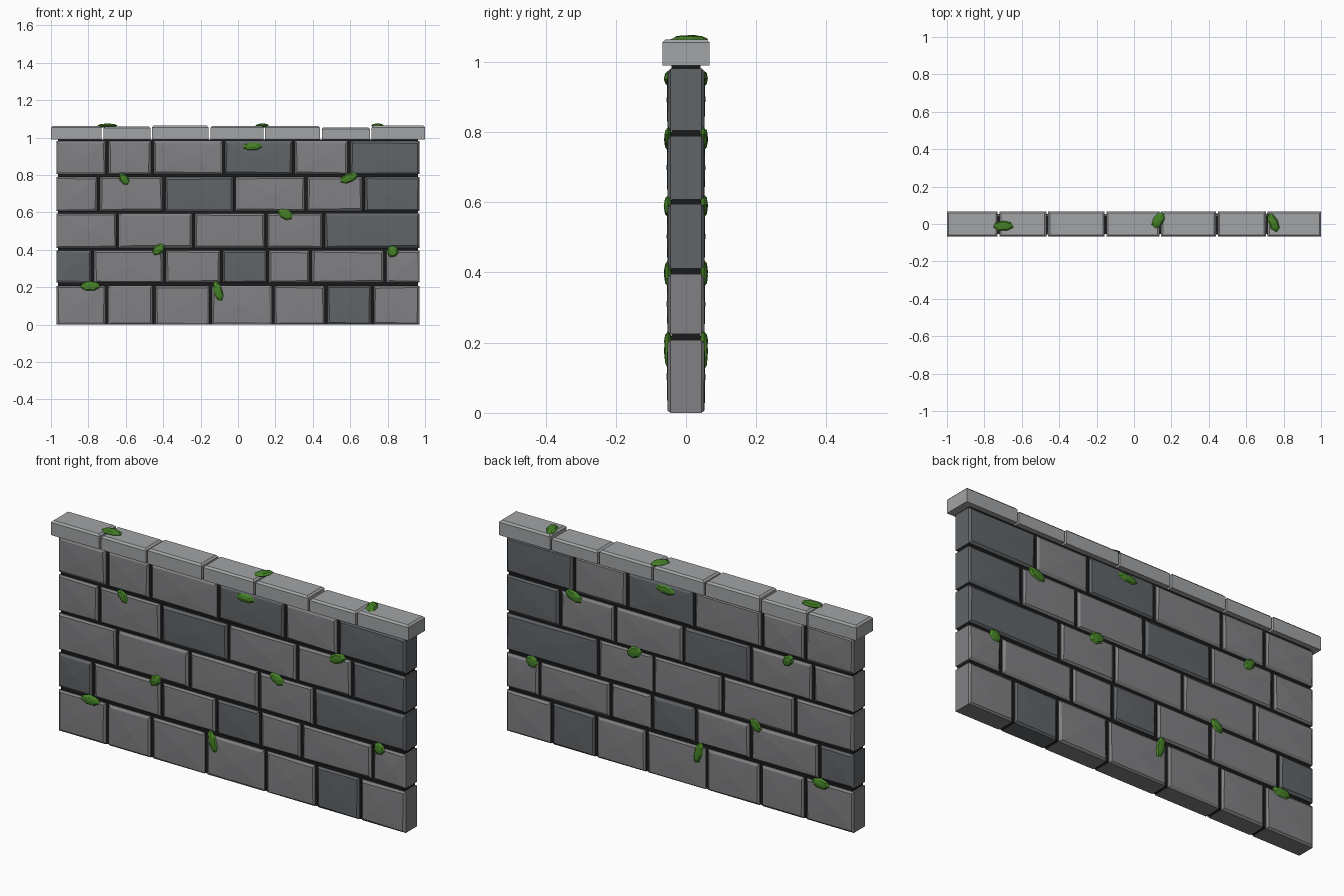
import bpy, bmesh, math, random
from mathutils import Matrix, Vector

if "Cube" in bpy.data.objects:
    bpy.data.objects.remove(bpy.data.objects["Cube"])

random.seed(4)


def material(name, rgb):
    m = bpy.data.materials.new(name)
    m.diffuse_color = (*rgb, 1)
    m.use_nodes = True
    m.node_tree.nodes["Principled BSDF"].inputs["Base Color"].default_value = m.diffuse_color
    return m


LIGHT = material("light_stone", (0.22, 0.22, 0.23))
DARK = material("dark_stone", (0.12, 0.13, 0.14))
CAP = material("cap_stone", (0.36, 0.37, 0.38))
MORTAR = material("mortar", (0.01, 0.01, 0.01))
MOSS = material("moss", (0.06, 0.22, 0.02))


def finish(bm, name, mat):
    bmesh.ops.recalc_face_normals(bm, faces=bm.faces)
    me = bpy.data.meshes.new(name)
    bm.to_mesh(me)
    bm.free()
    me.materials.append(mat)
    ob = bpy.data.objects.new(name, me)
    bpy.context.collection.objects.link(ob)
    return ob


def box(x0, x1, y0, y1, z0, z1):
    bm = bmesh.new()
    bmesh.ops.create_cube(bm, size=1)
    for v in bm.verts:
        v.co = Vector((x1 if v.co.x > 0 else x0,
                       y1 if v.co.y > 0 else y0,
                       z1 if v.co.z > 0 else z0))
    return bm


# Stone with chamfered, slightly domed front and back faces
def brick(name, x0, x1, z0, z1, mat):
    bm = box(x0, x1, -0.044, 0.044, z0, z1)
    bm.normal_update()
    sides = [f for f in bm.faces if abs(f.normal.y) > 0.9]
    for f in sides:
        s = 1 if f.normal.y > 0 else -1
        bmesh.ops.inset_individual(bm, faces=[f], thickness=0.014)
        for v in f.verts:
            v.co.y = s * (0.052 + random.uniform(-0.001, 0.001))
            v.co.x += random.uniform(-0.003, 0.003)
            v.co.z += random.uniform(-0.003, 0.003)
        peak = bmesh.ops.poke(bm, faces=[f])["verts"][0]
        peak.co.y = s * 0.055
        peak.co.x += random.uniform(-0.02, 0.02)
    finish(bm, name, mat)


# Dark mortar core
finish(box(-0.962, 0.962, -0.041, 0.041, 0.002, 0.99), "mortar_core", MORTAR)

# Brick courses: bottom, top, joints, indices of dark stones
ROWS = [
    (0.000, 0.207, [-0.70, -0.45, -0.147, 0.187, 0.47, 0.718], [5]),
    (0.224, 0.395, [-0.777, -0.394, -0.088, 0.158, 0.388, 0.787], [0, 3]),
    (0.411, 0.595, [-0.643, -0.238, 0.15, 0.458], [4]),
    (0.608, 0.789, [-0.745, -0.396, -0.019, 0.364, 0.672], [2, 5]),
    (0.804, 0.981, [-0.70, -0.458, -0.078, 0.297, 0.594], [3, 5]),
]
GAP = 0.008
for r, (z0, z1, joints, dark) in enumerate(ROWS):
    xs = [-0.97 - GAP] + joints + [0.97 + GAP]
    for i in range(len(xs) - 1):
        brick(f"brick_{r + 1}_{i + 1}", xs[i] + GAP, xs[i + 1] - GAP,
              z0, z1, DARK if i in dark else LIGHT)

# Capping stones
xs = [-1.005, -0.725, -0.464, -0.152, 0.14, 0.443, 0.71, 1.005]
tops = [1.062, 1.059, 1.064, 1.062, 1.062, 1.054, 1.064]
for i, top in enumerate(tops):
    bm = box(xs[i] + 0.005, xs[i + 1] - 0.005, -0.067, 0.067, 0.989, top)
    edges = [e for e in bm.edges if all(v.co.z > 1.02 for v in e.verts)]
    bmesh.ops.bevel(bm, geom=edges, offset=0.009, segments=1, affect='EDGES')
    finish(bm, f"cap_stone_{i + 1}", CAP)


# Low-poly moss pads
def moss(name, loc, w, h, angle, upright, thick=0.012):
    bm = bmesh.new()
    bmesh.ops.create_uvsphere(bm, u_segments=7, v_segments=4, radius=1)
    for v in bm.verts:
        v.co *= random.uniform(0.92, 1.05)
    m = Matrix.Translation(loc)
    if upright:
        m = m @ Matrix.Rotation(math.pi / 2, 4, 'X')
    m = m @ Matrix.Rotation(math.radians(angle), 4, 'Z')
    m = m @ Matrix.Diagonal((w / 2, h / 2, thick, 1))
    bmesh.ops.transform(bm, matrix=m, verts=bm.verts)
    finish(bm, name, MOSS)


# x, z, length, width, tilt: repeated on front and back
PATCHES = [
    (-0.79, 0.204, 0.11, 0.055, 0), (-0.105, 0.177, 0.12, 0.05, 105),
    (-0.425, 0.402, 0.08, 0.055, 45), (0.254, 0.590, 0.09, 0.06, -25),
    (0.827, 0.390, 0.068, 0.065, 0), (-0.608, 0.777, 0.08, 0.05, -45),
    (0.592, 0.783, 0.105, 0.055, 20), (0.078, 0.952, 0.118, 0.046, 3),
]
for i, (x, z, w, h, a) in enumerate(PATCHES):
    for side, y in (("front", -0.051), ("back", 0.051)):
        moss(f"moss_{side}_{i + 1}", (x, y, z), w, h, a, True)

# Moss on top of the cap
for i, (x, y, w, h, a) in enumerate([(-0.70, -0.01, 0.115, 0.058, 0),
                                     (0.13, 0.02, 0.10, 0.06, 60),
                                     (0.745, 0.008, 0.115, 0.055, -65)]):
    moss(f"moss_top_{i + 1}", (x, y, 1.064), w, h, a, False)
